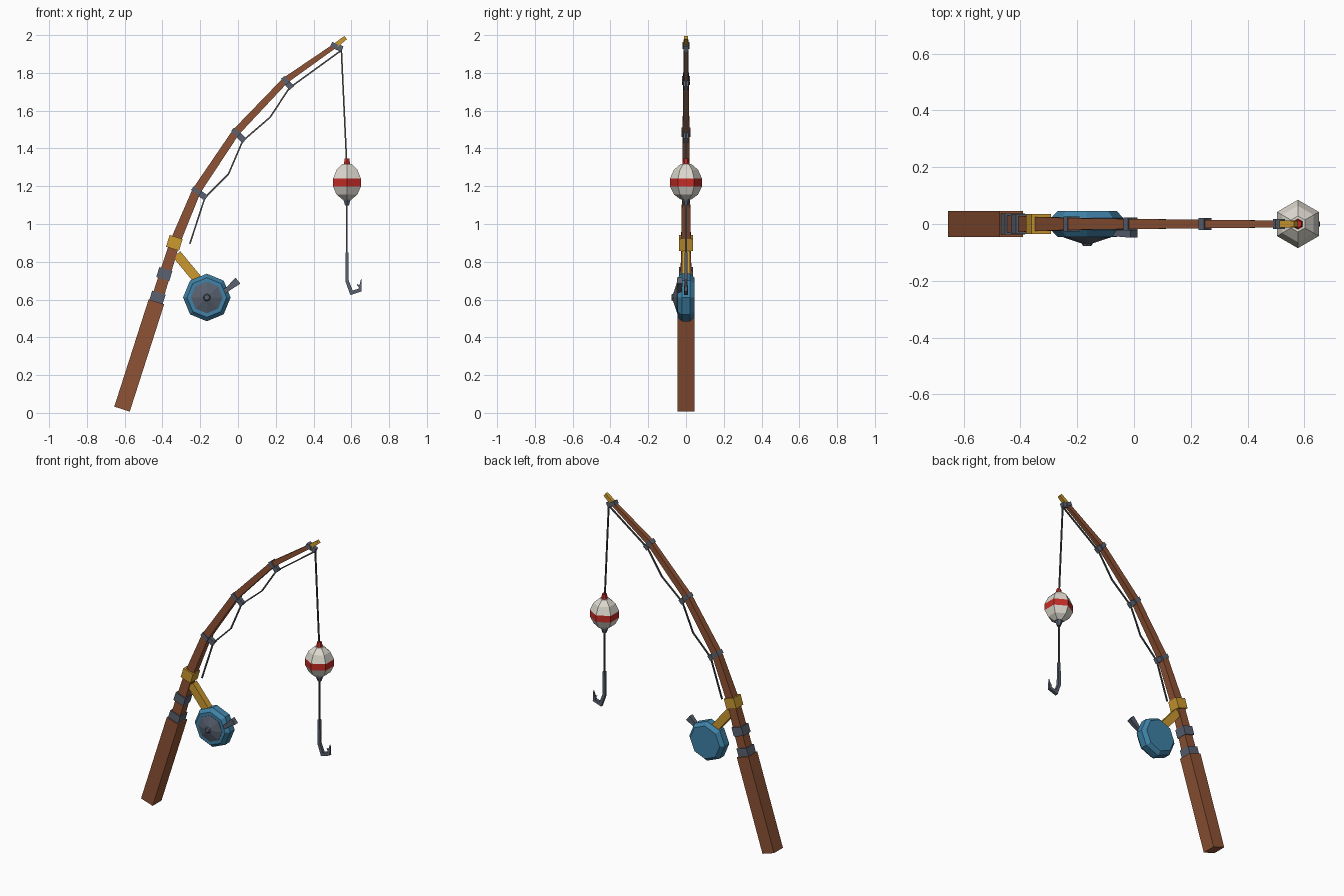
import bpy, bmesh, math
from mathutils import Vector

if "Cube" in bpy.data.objects:
    bpy.data.objects.remove(bpy.data.objects["Cube"])


def material(name, rgb):
    m = bpy.data.materials.new(name)
    m.diffuse_color = (*rgb, 1)
    m.use_nodes = True
    m.node_tree.nodes["Principled BSDF"].inputs["Base Color"].default_value = m.diffuse_color
    return m


WOOD = material("wood", (0.27, 0.085, 0.035))
GOLD = material("gold", (0.60, 0.32, 0.03))
STEEL = material("steel", (0.10, 0.12, 0.16))
BLUE = material("blue", (0.05, 0.22, 0.38))
RED = material("red", (0.55, 0.025, 0.02))
WHITE = material("white", (0.72, 0.69, 0.62))
LINE = material("line", (0.08, 0.08, 0.08))


def loft(name, rings, mats):
    """Skin a list of point rings and cap both ends; one material per band."""
    bm = bmesh.new()
    vs = [[bm.verts.new(p) for p in r] for r in rings]
    n = len(rings[0])
    for k in range(len(vs) - 1):
        for i in range(n):
            j = (i + 1) % n
            f = bm.faces.new((vs[k][i], vs[k][j], vs[k + 1][j], vs[k + 1][i]))
            f.material_index = k % len(mats)
    bm.faces.new(vs[0][::-1])
    bm.faces.new(vs[-1]).material_index = (len(vs) - 2) % len(mats)
    bmesh.ops.recalc_face_normals(bm, faces=bm.faces)
    me = bpy.data.meshes.new(name)
    bm.to_mesh(me)
    bm.free()
    for m in mats:
        me.materials.append(m)
    ob = bpy.data.objects.new(name, me)
    bpy.context.collection.objects.link(ob)
    return ob


def bar(name, mat, pts, y=0):
    """Mitred rectangular bar in the XZ plane; pts are (x, z, half width, half depth)."""
    p = [Vector((a[0], a[1])) for a in pts]
    d = [(b - a).normalized() for a, b in zip(p, p[1:])]
    rings = []
    for i, (x, z, w, h) in enumerate(pts):
        a, b = d[max(i - 1, 0)], d[min(i, len(d) - 1)]
        t = (a + b).normalized()
        k = w / max(t.dot(a), 0.5)
        nx, nz = t.y * k, -t.x * k
        rings.append([(x + nx, y - h, z + nz), (x + nx, y + h, z + nz),
                      (x - nx, y + h, z - nz), (x - nx, y - h, z - nz)])
    return loft(name, rings, [mat])


def lathe(name, mats, profile, n, centre, axis, phase=0):
    """Turn (radius, height) points around the y or z axis."""
    rings = []
    for r, h in profile:
        ring = []
        for i in range(n):
            a = phase + 2 * math.pi * i / n
            u, v = r * math.cos(a), r * math.sin(a)
            off = (u, h, v) if axis == "y" else (u, v, h)
            ring.append(Vector(centre) + Vector(off))
        rings.append(ring)
    return loft(name, rings, mats)


# Grip and bent rod
bar("grip", WOOD, [(-0.614, 0.02, 0.043, 0.045), (-0.432, 0.588, 0.043, 0.045)])
bar("rod", WOOD, [(-0.435, 0.58, 0.031, 0.031), (-0.335, 0.9, 0.027, 0.026),
                  (-0.22, 1.175, 0.023, 0.021), (-0.012, 1.485, 0.02, 0.018),
                  (0.25, 1.76, 0.017, 0.015), (0.53, 1.955, 0.012, 0.012)])
bar("rod_tip", GOLD, [(0.515, 1.944, 0.013, 0.013), (0.57, 1.987, 0.011, 0.011)])


# Collars around the rod
def collar(name, mat, x, z, length, w):
    s = Vector((0.3, 0.954)) * length / 2
    bar(name, mat, [(x - s.x, z - s.y, w, w), (x + s.x, z + s.y, w, w)])


collar("lower_collar", STEEL, -0.427, 0.61, 0.055, 0.037)
collar("upper_collar", STEEL, -0.39, 0.735, 0.055, 0.036)
collar("gold_collar", GOLD, -0.337, 0.9, 0.065, 0.036)

# Line guides: a band round the rod and an eye below it
for i, (x, z, ex, ez, w) in enumerate([(-0.22, 1.175, -0.168, 1.137, 0.026),
                                       (-0.012, 1.485, 0.035, 1.44, 0.023),
                                       (0.25, 1.76, 0.284, 1.719, 0.021),
                                       (0.51, 1.945, 0.552, 1.925, 0.018)]):
    d = (Vector((ex, ez)) - Vector((x, z))).normalized()
    s, e = Vector((x, z)) - d * w, Vector((x, z)) + d * w
    bar(f"guide_band_{i + 1}", STEEL, [(*s, 0.012, w), (*e, 0.012, w)])
    bar(f"guide_eye_{i + 1}", STEEL, [(*(e - d * 0.02), 0.016, 0.012), (ex, ez, 0.016, 0.012)])

# Reel with arm and crank
bar("reel_arm", GOLD, [(-0.325, 0.84, 0.025, 0.02), (-0.18, 0.665, 0.025, 0.02)])
C = (-0.165, 0, 0.611)
lathe("reel_body", [BLUE], [(0.105, 0.045), (0.126, 0.022), (0.126, -0.022),
                            (0.105, -0.045)], 8, C, "y")
lathe("reel_cover", [STEEL], [(0.084, -0.04), (0.084, -0.047), (0.02, -0.068),
                              (0.014, -0.078)], 8, C, "y")
bar("reel_crank", STEEL, [(-0.10, 0.625, 0.011, 0.01), (-0.055, 0.655, 0.012, 0.011),
                          (0.0, 0.7, 0.02, 0.015)], y=-0.033)

# Fishing line
bar("rod_line", LINE, [(x, z, 0.004, 0.004) for x, z in (
    (-0.255, 0.895), (-0.175, 1.14), (-0.05, 1.265), (0.025, 1.44),
    (0.17, 1.565), (0.272, 1.72), (0.548, 1.92))])
bar("hanging_line", LINE, [(x, z, 0.004, 0.004) for x, z in (
    (0.547, 1.925), (0.575, 1.33), (0.577, 1.1), (0.577, 0.84))])

# Float
B = (0.577, 0, 1.22)
lathe("float_body", [WHITE, WHITE, RED, WHITE, WHITE],
      [(0.028, 0.098), (0.064, 0.067), (0.085, 0.02), (0.085, -0.022),
       (0.064, -0.064), (0.028, -0.09)], 6, B, "z", math.pi / 2)
lathe("float_cap", [RED], [(0.02, 0.09), (0.014, 0.128)], 6, B, "z", math.pi / 2)
lathe("float_base", [STEEL], [(0.024, -0.085), (0.012, -0.122)], 6, B, "z", math.pi / 2)

# Hook with barb
bar("hook", STEEL, [(0.577, 0.85, 0.007, 0.008), (0.577, 0.7, 0.009, 0.009),
                    (0.601, 0.636, 0.01, 0.01), (0.646, 0.65, 0.009, 0.009),
                    (0.653, 0.708, 0.002, 0.002)])
bar("hook_barb", STEEL, [(0.65, 0.665, 0.008, 0.006), (0.63, 0.68, 0.002, 0.002)])
